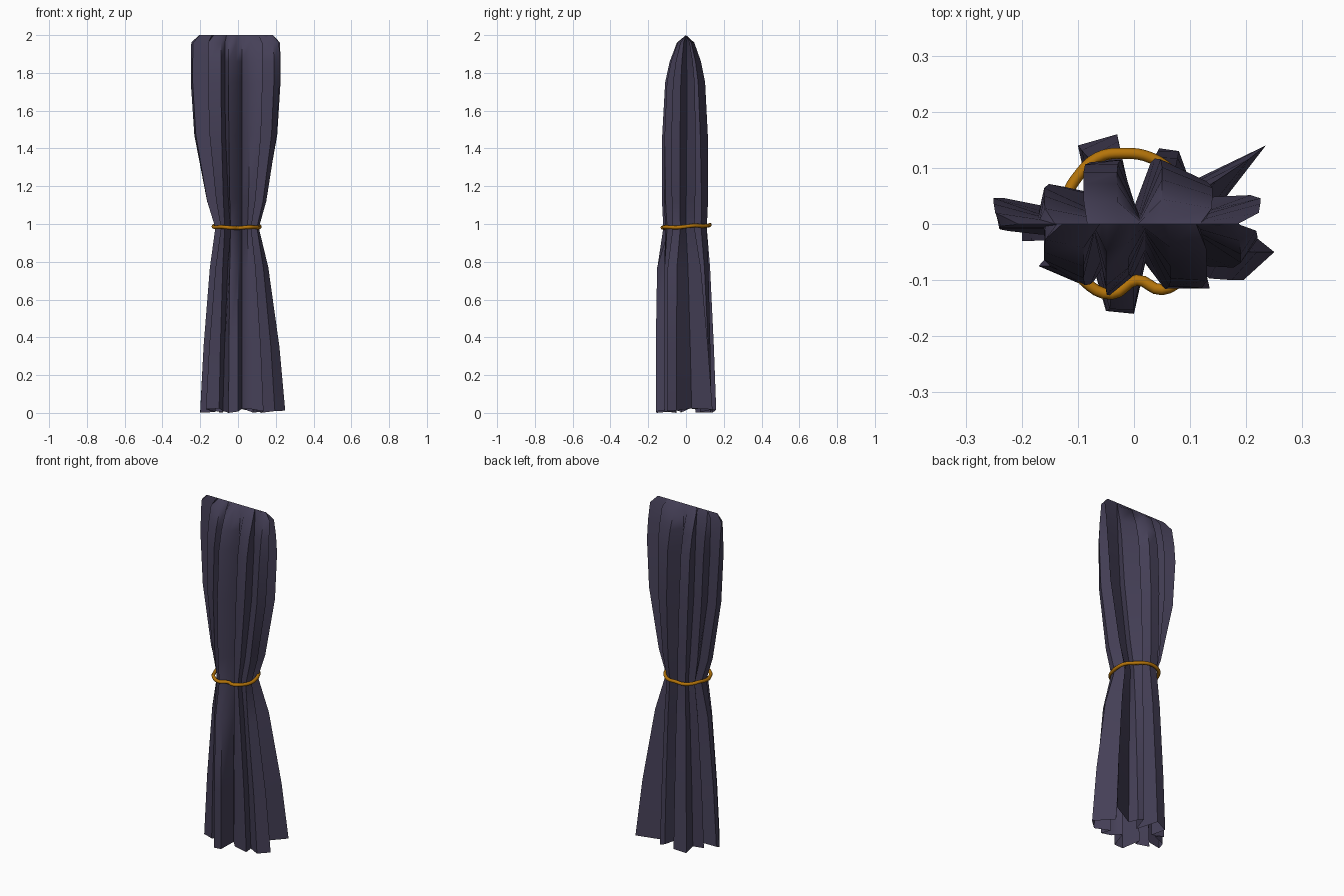
import bpy, math

if "Cube" in bpy.data.objects:
    bpy.data.objects.remove(bpy.data.objects["Cube"])


def material(name, rgb):
    m = bpy.data.materials.new(name)
    m.diffuse_color = (*rgb, 1)
    m.use_nodes = True
    m.node_tree.nodes["Principled BSDF"].inputs["Base Color"].default_value = m.diffuse_color
    return m


cloth = material("dusky purple cloth", (0.060, 0.051, 0.096))
gold = material("golden cord", (0.46, 0.175, 0.003))

# Fold outlines, counter-clockwise from +x: hem, tied waist, upper body
hem = [(.25, -.05), (.15, .03), (.235, .14), (.10, .075), (.08, .13), (.045, .135), (0, .02),
       (-.03, .16), (-.10, .14), (-.08, .05), (-.16, .06), (-.13, .02), (-.20, 0), (-.20, -.03),
       (-.12, -.02), (-.17, -.075), (-.10, -.105), (-.08, -.05), (-.05, -.155), (0, -.16),
       (.02, -.07), (.06, -.115), (.135, -.115), (.12, -.05), (.195, -.10)]
waist = [(.11, -.03), (.06, 0), (.10, .045), (.05, .03), (.07, .08), (.03, .11), (0, .03),
         (-.02, .11), (-.07, .105), (-.05, .05), (-.10, .06), (-.07, .02), (-.115, .02), (-.12, -.02),
         (-.06, -.02), (-.09, -.07), (-.07, -.10), (-.04, -.05), (-.04, -.12), (0, -.09),
         (.02, -.05), (.05, -.11), (.07, -.10), (.05, -.04), (.10, -.07)]
upper = [(.22, -.03), (.16, .005), (.225, .05), (.13, .025), (.14, .07), (.05, .11), (.01, .015),
         (-.03, .10), (-.09, .10), (-.08, .03), (-.16, .07), (-.17, .02), (-.25, .05), (-.24, -.01),
         (-.16, -.01), (-.16, -.07), (-.09, -.105), (-.07, -.02), (-.05, -.12), (-.01, -.085),
         (.02, -.02), (.065, -.105), (.13, -.11), (.12, -.025), (.19, -.075)]

# Levels: height, spread outline, x blend from waist, y blend (back, front), y squash
levels = [(0.0, hem, 1, 1, 1, 1), (.35, hem, .78, .75, 1, 1), (.77, hem, .36, .35, .9, 1),
          (.98, hem, 0, 0, 0, 1), (1.12, upper, .36, .2, .2, 1.06), (1.47, upper, .86, .8, .8, 1.05),
          (1.75, upper, 1, 1, 1, .92), (1.86, upper, 1, 1, 1, .72),
          (1.96, upper, .98, 1, 1, .4), (2.0, upper, .68, 1, 1, 0)]
n = len(hem)
verts, faces = [], []
for z, outline, bx, back, front, squash in levels:
    for i in range(n):
        wx, wy = waist[i]
        ox, oy = outline[i]
        by = back if oy > 0 else front
        ripple = .012 + .012 * math.sin(i * 1.3) if z == 0 else 0
        verts.append((wx + (ox - wx) * bx, (wy + (oy - wy) * by) * squash, z + ripple))
for k in range(len(levels) - 1):
    for i in range(n):
        j = (i + 1) % n
        faces.append((k * n + i, k * n + j, (k + 1) * n + j, (k + 1) * n + i))
me = bpy.data.meshes.new("curtain")
me.from_pydata(verts, [], faces)
me.materials.append(cloth)
curtain = bpy.data.objects.new("curtain", me)
bpy.context.collection.objects.link(curtain)

# Cord following the outermost waist folds
path = [(.115, 0), (.10, .05), (.07, .09), (.03, .118), (-.02, .126), (-.065, .118), (-.10, .085),
        (-.12, .05), (-.13, 0), (-.12, -.05), (-.09, -.10), (-.04, -.125), (.005, -.1),
        (.05, -.117), (.09, -.09), (.11, -.05)]
cu = bpy.data.curves.new("tie_cord", 'CURVE')
cu.dimensions = '3D'
cu.bevel_depth = .01
cu.bevel_resolution = 2
cu.resolution_u = 4
sp = cu.splines.new('BEZIER')
sp.bezier_points.add(len(path) - 1)
for i, (p, (x, y)) in enumerate(zip(sp.bezier_points, path)):
    p.co = (x, y, .987 + .05 * y + .003 * math.sin(i * 2))
    p.handle_left_type = p.handle_right_type = 'AUTO'
sp.use_cyclic_u = True
cu.materials.append(gold)
cord = bpy.data.objects.new("tie_cord", cu)
bpy.context.collection.objects.link(cord)

# Convert the cord and smooth both parts
for o in (curtain, cord):
    bpy.ops.object.select_all(action='DESELECT')
    o.select_set(True)
    bpy.context.view_layer.objects.active = o
    if o.type == 'CURVE':
        bpy.ops.object.convert(target='MESH')
    bpy.ops.object.shade_smooth_by_angle(angle=math.radians(60))
